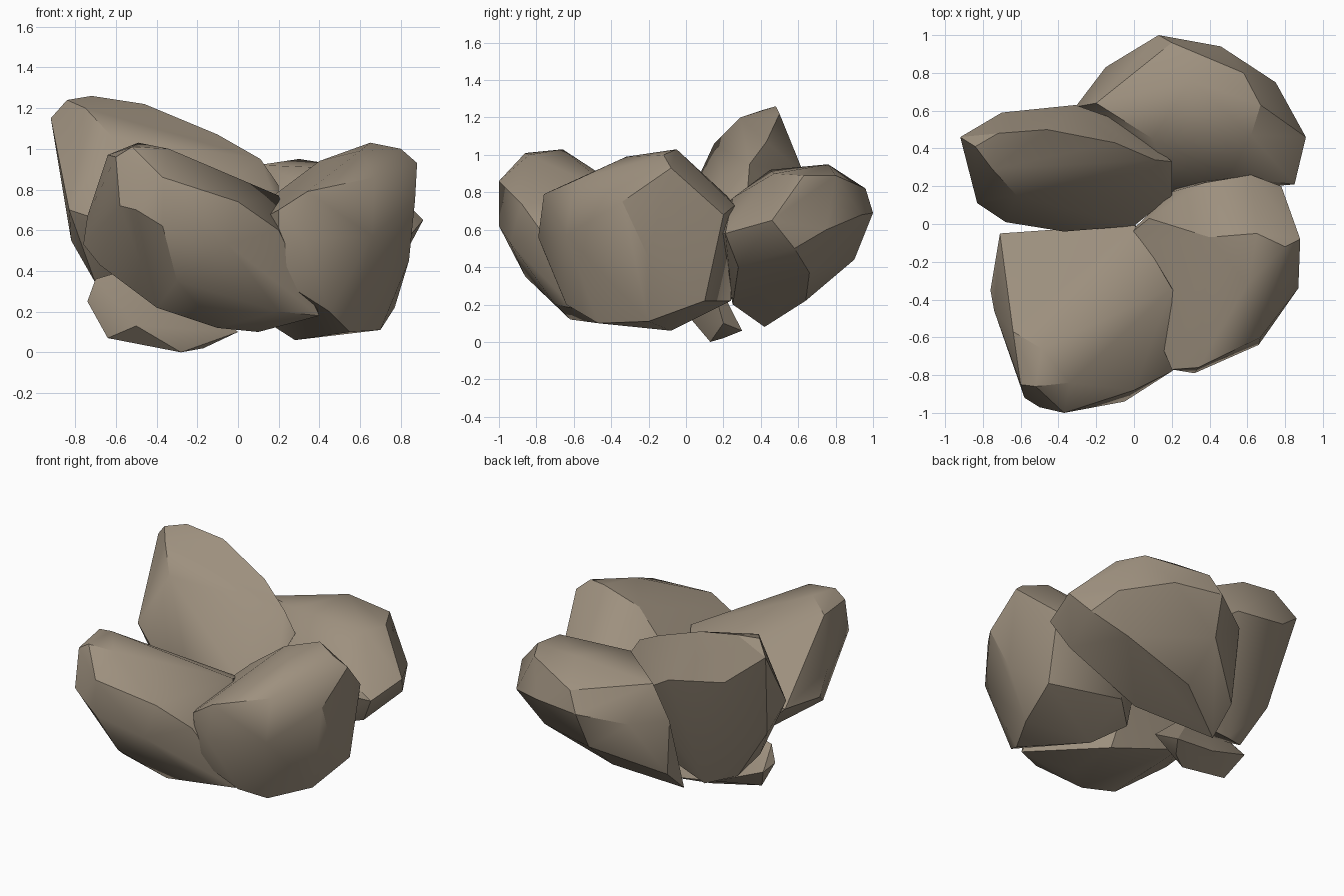
import bpy, bmesh, math

mat = bpy.data.materials.new("stone")
mat.diffuse_color = (0.34, 0.28, 0.21, 1)


def rock(name, *corners):
    """Wrap a convex boulder around a few corner points."""
    bm = bmesh.new()
    for c in corners:
        bm.verts.new(c)
    res = bmesh.ops.convex_hull(bm, input=bm.verts[:])
    junk = {g for g in res["geom_interior"] + res["geom_unused"]
            if isinstance(g, bmesh.types.BMVert)}
    bmesh.ops.delete(bm, geom=list(junk), context='VERTS')
    bmesh.ops.dissolve_limit(bm, angle_limit=math.radians(4),
                             verts=bm.verts[:], edges=bm.edges[:])
    bmesh.ops.recalc_face_normals(bm, faces=bm.faces[:])
    me = bpy.data.meshes.new(name)
    bm.to_mesh(me)
    bm.free()
    ob = bpy.data.objects.new(name, me)
    bpy.context.collection.objects.link(ob)
    me.materials.append(mat)
    bpy.ops.object.select_all(action='DESELECT')
    ob.select_set(True)
    bpy.context.view_layer.objects.active = ob
    bpy.ops.object.shade_smooth_by_angle(angle=math.radians(30))


# Front left boulder
rock("front_left_rock",
     (-.6, -.85, .96), (-.52, -.86, 1.01), (-.34, -.84, 1.0), (-.49, -.66, 1.03),
     (-.64, -.57, .97), (-.58, -.92, .72), (-.5, -.97, .7), (-.37, -1, .62),
     (-.37, -1, .86), (-.05, -.94, .53), (0, -.88, .74), (.2, -.78, .6),
     (.2, -.34, .77), (-.76, -.35, .53), (-.74, -.46, .67), (-.71, -.05, .55),
     (-.68, -.5, .43), (-.4, -.66, .22), (-.3, -.86, .35), (-.1, -.62, .12),
     (.2, -.7, .2), (.4, -.6, .18), (.1, -.47, .1), (.1, -.1, .1),
     (-.4, -.05, .25), (0, 0, .6))

# Front right boulder
rock("front_right_rock",
     (.2, -.77, .7), (.32, -.79, .56), (.34, -.76, .79), (.66, -.64, .57),
     (.67, -.6, .86), (.6, -.32, .99), (.65, -.05, 1.03), (.8, -.12, 1.0),
     (.88, -.08, .93), (.87, -.34, .75), (.4, -.07, .94), (.38, .22, .78),
     (.62, .26, .73), (.78, .2, .68), (.84, -.2, .45), (.77, .1, .22),
     (.7, -.2, .11), (.2, -.71, .36), (.45, -.64, .2), (.55, -.47, .1),
     (.28, -.08, .06), (.3, .24, .22), (.14, .1, .15), (.2, .17, .68),
     (.08, .03, .7), (-.08, -.1, .55))

# Back left boulder, the tallest
rock("back_left_rock",
     (-.92, .46, 1.15), (-.84, .41, 1.24), (-.72, .48, 1.26), (-.46, .5, 1.22),
     (-.75, .29, 1.2), (-.1, .43, 1.07), (.11, .34, .95), (.2, .33, .82),
     (.2, .15, .7), (-.83, .11, .7), (-.62, .15, 1.06), (.02, .19, .88),
     (-.68, .01, .65), (-.37, -.04, .65), (0, -.01, .6), (-.7, .59, .97),
     (-.31, .63, .9), (0, .52, .7), (-.82, .3, .55), (-.7, .2, .34),
     (-.6, .3, .2), (-.42, .4, .14), (-.15, .35, .2), (-.5, .03, .35))

# Back right boulder
rock("back_right_rock",
     (.91, .46, .65), (.85, .21, .58), (.75, .75, .6), (.83, .58, .5),
     (.46, .94, .68), (.13, 1, .69), (-.15, .83, .63), (-.31, .62, .62),
     (.2, .96, .82), (.58, .8, .89), (.67, .63, .89), (.62, .47, .9),
     (.1, .45, .92), (.3, .76, .95), (-.2, .64, .85), (.1, .9, .44),
     (.6, .66, .37), (-.28, .6, .24), (-.28, .42, .08), (.1, .64, .22),
     (.75, .28, .4), (.2, .25, .2), (.4, .17, .58), (.5, .25, .77), (.2, .17, .55))

# Small stone under the pile
rock("base_rock",
     (-.74, .1, .25), (-.7, .08, .36), (-.72, .2, .22), (-.64, .1, .07),
     (-.5, .02, .13), (-.28, .13, 0), (-.17, .2, .02), (-.1, .3, .06),
     (0, .2, .1), (-.4, .27, .1), (-.4, .1, .45))
